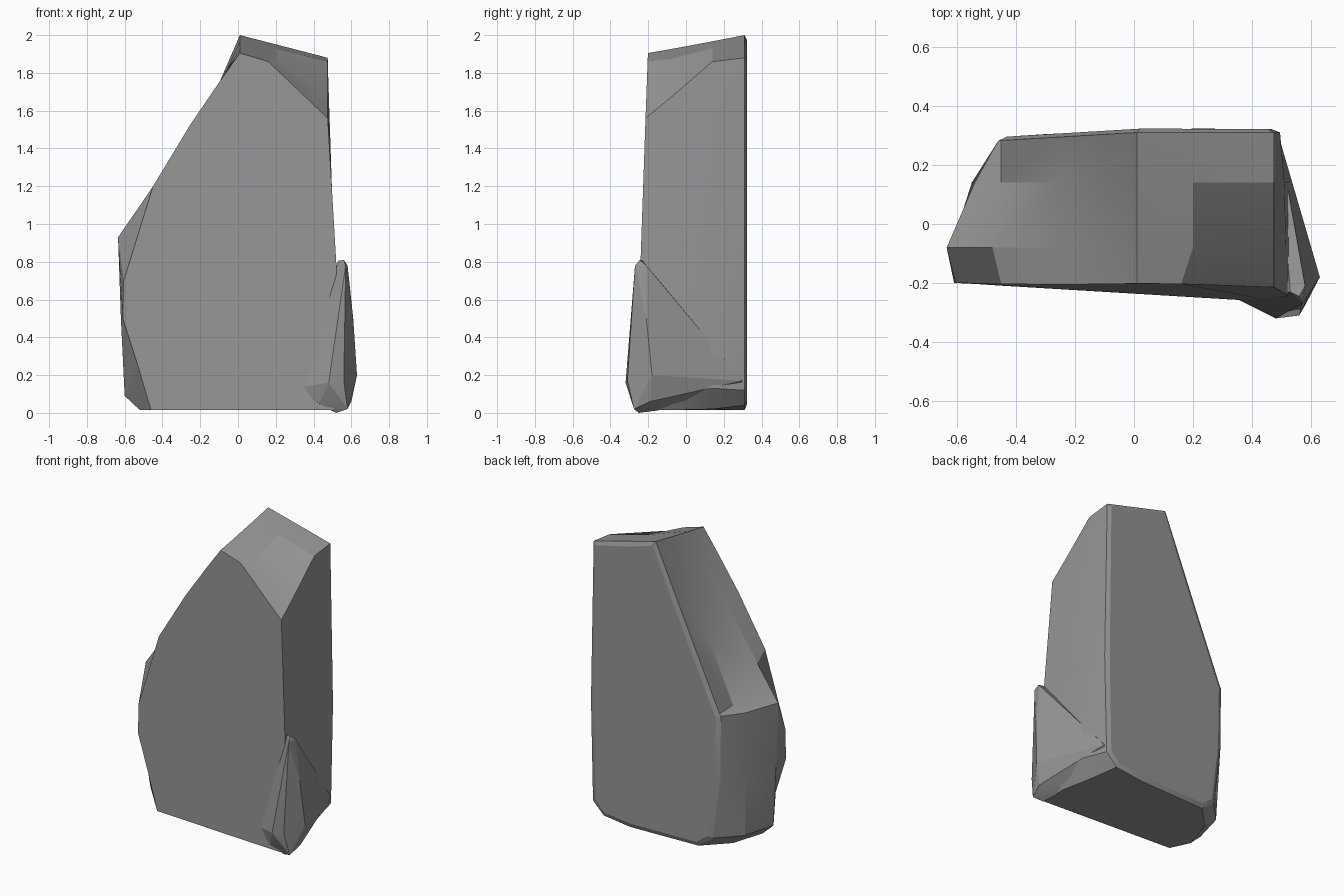
import bpy, bmesh

if "Cube" in bpy.data.objects:
    bpy.data.objects.remove(bpy.data.objects["Cube"])

stone = bpy.data.materials.new("dark_stone")
stone.diffuse_color = (.3, .3, .3, 1)
stone.use_nodes = True
stone.node_tree.nodes["Principled BSDF"].inputs["Base Color"].default_value = stone.diffuse_color


def finish(bm, name, angle):
    bmesh.ops.recalc_face_normals(bm, faces=bm.faces)
    mesh = bpy.data.meshes.new(name)
    bm.to_mesh(mesh)
    bm.free()
    mesh.materials.append(stone)
    obj = bpy.data.objects.new(name, mesh)
    bpy.context.collection.objects.link(obj)
    bpy.ops.object.select_all(action='DESELECT')
    obj.select_set(True)
    bpy.context.view_layer.objects.active = obj
    bpy.ops.object.shade_smooth_by_angle(angle=angle)
    return obj


# Boulder outlines (x, z) from front to back, clockwise from the peak
front = [(.01, 1.905), (.16, 1.86), (.475, 1.56), (.52, .8), (.55, .12), (.5, .015), (0, .015),
         (-.46, .015), (-.53, .25), (-.61, .5), (-.605, .7), (-.45, 1.2), (-.25, 1.53), (-.1, 1.75)]
rim = [(.01, 1.926), (.2, 1.873), (.475, 1.67), (.515, .8), (.55, .1), (.5, .015), (0, .015),
       (-.52, .015), (-.6, .09), (-.62, .5), (-.635, .93), (-.48, 1.155), (-.25, 1.5), (-.09, 1.75)]
hollow = [(.01, 1.967), (.2, 1.93), (.475, 1.86), (.51, .8), (.53, .13), (.45, .02), (0, .015),
          (-.45, .015), (-.54, .09), (-.55, .5), (-.54, .92), (-.45, .95), (-.26, 1.37), (-.1, 1.72)]
back = [(.01, 2), (.2, 1.951), (.475, 1.88), (.495, .8), (.48, .12), (.4, .04), (.2, .015),
        (-.3, .015), (-.4, .09), (-.455, .5), (-.46, .93), (-.45, .945), (-.25, 1.4), (-.12, 1.7)]


def front_y(x, z):
    return -.2 - .04 * (x + .6) / 1.1 * (2 - z) / 1.2


def back_y(x, z):
    return .31 + .06 * min(0, x)


# Main boulder: loft through the four outlines
bm = bmesh.new()
rings = []
for outline, depth in ((front, front_y), (rim, lambda x, z: -.08),
                       (hollow, lambda x, z: .14), (back, back_y)):
    rings.append([bm.verts.new((x, depth(x, z), z)) for x, z in outline])
n = len(front)
for a, b in zip(rings, rings[1:]):
    for i in range(n):
        j = (i + 1) % n
        bm.faces.new((a[i], a[j], b[j], b[i]))
bm.faces.new(rings[0])
cap = bm.faces.new(rings[-1][::-1])
bmesh.ops.recalc_face_normals(bm, faces=bm.faces)
# Slightly raised slab on the back
bmesh.ops.inset_region(bm, faces=[cap], thickness=.03, depth=.013)
finish(bm, "boulder", .3)

# Pointed shard leaning on the front right corner
shard = [(.53, -.23, .805), (.56, -.245, .81), (.58, -.21, .78), (.57, -.27, .78),
         (.61, -.21, .5), (.63, -.18, .2), (.6, -.19, .06), (.5, .15, .28), (.49, .3, .17),
         (.48, -.32, .16), (.56, -.31, .17), (.58, -.275, .02), (.3, -.23, .13),
         (.43, -.27, .05), (.52, -.25, 0), (.5, -.25, .62), (.4, .2, .06)]
bm = bmesh.new()
for p in shard:
    bm.verts.new(p)
bmesh.ops.convex_hull(bm, input=bm.verts)
loose = [v for v in bm.verts if not v.link_faces]
bmesh.ops.delete(bm, geom=loose, context='VERTS')
finish(bm, "corner_shard", .3)
